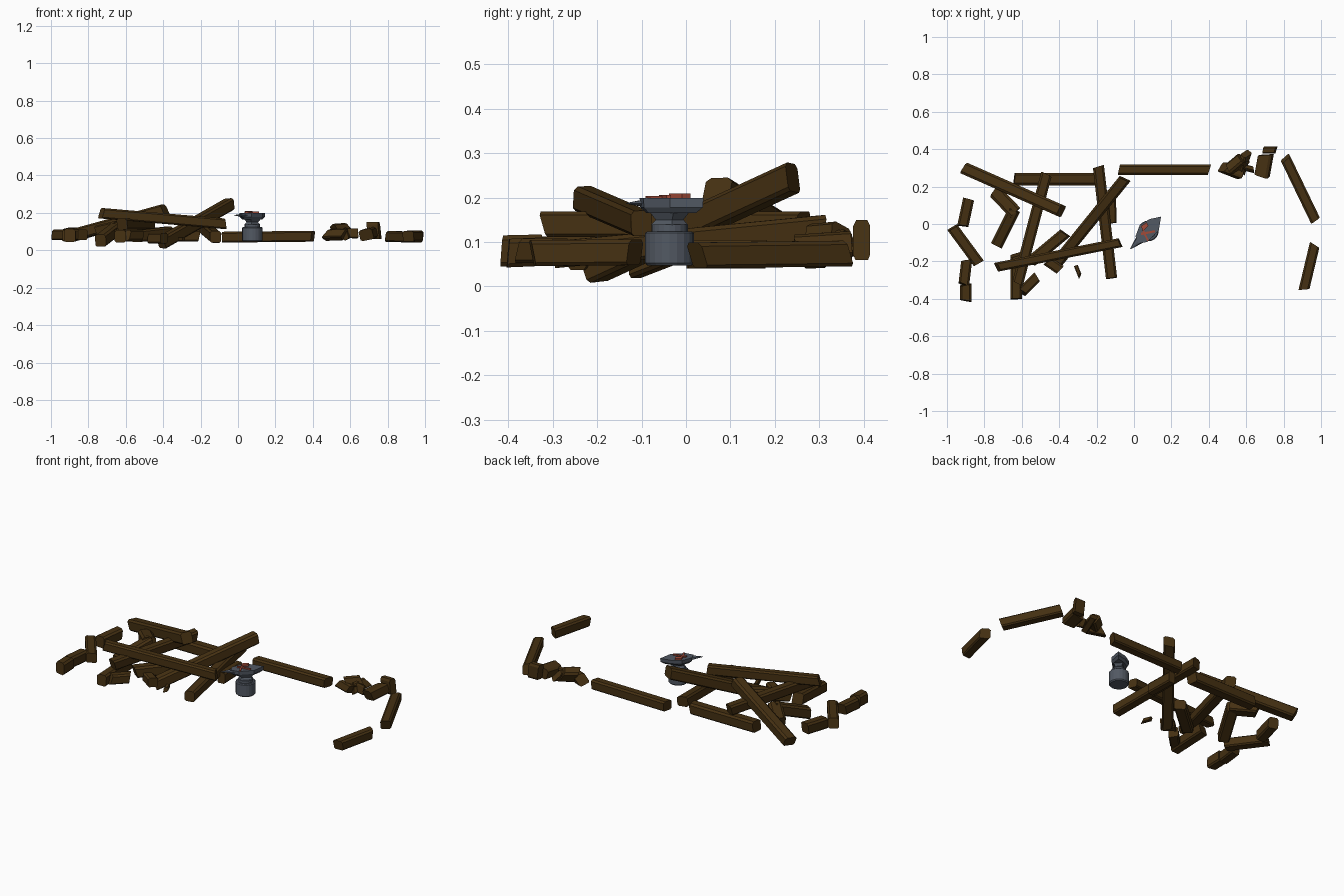
import bpy, bmesh, math, random
from mathutils import Vector, Matrix

random.seed(4)


def mat(name, rgb):
    m = bpy.data.materials.new(name)
    m.diffuse_color = (*rgb, 1)
    return m


WOOD = mat("dark wood", (0.060, 0.030, 0.006))
IRON = mat("blue grey iron", (0.085, 0.10, 0.125))
HOT = mat("ember red", (0.36, 0.07, 0.04))


def finish(bm, name, material):
    bmesh.ops.recalc_face_normals(bm, faces=bm.faces)
    me = bpy.data.meshes.new(name)
    bm.to_mesh(me)
    bm.free()
    me.materials.append(material)
    ob = bpy.data.objects.new(name, me)
    bpy.context.collection.objects.link(ob)
    return ob


def loft(bm, rings):
    """Skin a list of equal-length point rings and cap both ends."""
    vs = [[bm.verts.new(p) for p in r] for r in rings]
    n = len(vs[0])
    for a, b in zip(vs, vs[1:]):
        for i in range(n):
            j = (i + 1) % n
            bm.faces.new((a[i], a[j], b[j], b[i]))
    bm.faces.new(vs[0][::-1])
    bm.faces.new(vs[-1])


def beam(name, p, q, w=0.066, h=0.064, roll=0.0, cut=0.010):
    """Rough timber: chamfered section from p to q with crooked sawn ends."""
    p, q = Vector(p), Vector(q)
    d = (q - p).normalized()
    side = d.cross(Vector((0, 0, 1))).normalized()
    up = side.cross(d)
    a, b = w / 2, h / 2
    c = 0.3
    sec = [(-a, -b * .75), (-a * .75, -b), (a * .75, -b), (a, -b * .75),
           (a, b * (1 - c)), (a * (1 - 1.2 * c), b), (-a * (1 - 1.2 * c), b), (-a, b * (1 - c))]
    cr, sr = math.cos(math.radians(roll)), math.sin(math.radians(roll))
    rings = []
    for end in (p, q):
        sx, sz = random.uniform(-cut, cut), random.uniform(-cut, cut)
        rings.append([end + side * (x * cr - z * sr) + up * (x * sr + z * cr)
                      + d * (sx * x / a + sz * z / b) for x, z in sec])
    bm = bmesh.new()
    loft(bm, rings)
    finish(bm, name, WOOD)


# Long beams of the collapsed pile
beam("pile_beam_left_leaning", (-0.90, 0.295, 0.075), (-0.39, 0.07, 0.215))
beam("pile_beam_tall", (-0.41, -0.205, 0.040), (-0.05, 0.24, 0.245), 0.062)
beam("pile_beam_right", (-0.19, 0.305, 0.130), (-0.12, -0.29, 0.072), 0.060, 0.06)
beam("pile_beam_middle", (-0.47, 0.26, 0.140), (-0.62, -0.31, 0.140), 0.060, 0.058)
beam("pile_beam_front", (-0.73, -0.23, 0.198), (-0.075, -0.10, 0.142), 0.050, 0.056)
beam("pile_beam_back", (-0.64, 0.24, 0.078), (-0.21, 0.24, 0.078))

# Short broken lengths under the pile
beam("bent_beam_upper", (-0.74, 0.17, 0.10), (-0.635, 0.06, 0.125), 0.075)
beam("bent_beam_lower", (-0.64, 0.075, 0.125), (-0.735, -0.115, 0.052), 0.064)
beam("pile_stub_front", (-0.63, -0.165, 0.085), (-0.63, -0.40, 0.075), 0.06)
beam("pile_stub_inner", (-0.37, -0.05, 0.095), (-0.55, -0.20, 0.075), 0.062)
beam("pile_stub_right", (-0.12, 0.18, 0.072), (-0.115, 0.005, 0.072), 0.045)
beam("pile_stub_small", (-0.52, -0.285, 0.08), (-0.60, -0.365, 0.08), 0.055, 0.055)
beam("pile_chunk", (-0.46, -0.20, 0.065), (-0.395, -0.245, 0.065), 0.055, 0.055)
beam("splinter", (-0.31, -0.225, 0.06), (-0.29, -0.275, 0.06), 0.022, 0.022)

# Broken frame around the plot
beam("frame_left_a", (-0.885, 0.13, 0.09), (-0.915, -0.01, 0.082), 0.06)
beam("frame_left_b", (-0.97, -0.02, 0.083), (-0.83, -0.21, 0.083), 0.060, 0.058)
beam("frame_left_c", (-0.895, -0.20, 0.08), (-0.91, -0.325, 0.08), 0.058)
beam("frame_left_d", (-0.90, -0.325, 0.082), (-0.90, -0.41, 0.080), 0.060, 0.07)
beam("frame_back", (-0.08, 0.29, 0.070), (0.40, 0.29, 0.075), 0.058, 0.058)
beam("frame_right_a", (0.81, 0.35, 0.074), (0.967, 0.025, 0.070), 0.056, 0.058)
beam("frame_right_b", (0.965, -0.115, 0.077), (0.91, -0.345, 0.075), 0.056, 0.058)

# Splintered corner debris
beam("debris_a", (0.48, 0.305, 0.082), (0.57, 0.27, 0.085), 0.060, 0.05, 20, 0.022)
beam("debris_b", (0.52, 0.295, 0.10), (0.585, 0.35, 0.105), 0.060, 0.075, 25, 0.020)
beam("debris_c", (0.57, 0.28, 0.085), (0.60, 0.375, 0.10), 0.035, 0.06, 30, 0.015)
beam("debris_d", (0.60, 0.30, 0.09), (0.64, 0.29, 0.09), 0.025, 0.05, 15)
beam("debris_e", (0.685, 0.26, 0.083), (0.705, 0.37, 0.09), 0.075, 0.06, 12, 0.010)
beam("debris_f", (0.695, 0.395, 0.105), (0.757, 0.395, 0.105), 0.038, 0.09, 0, 0.007)

# Anvil stand: stepped drum turned from a radius profile
CX, CY = 0.077, -0.037
bm = bmesh.new()
prof = [(0.050, 0.047), (0.055, 0.053), (0.055, 0.120), (0.050, 0.124), (0.041, 0.124), (0.041, 0.139)]
loft(bm, [[(CX + r * math.cos(math.tau * i / 20), CY + r * math.sin(math.tau * i / 20), z)
           for i in range(20)] for r, z in prof])
finish(bm, "anvil_stand", IRON)


def diag(u, v, z):
    """Point in the anvil's diagonal frame."""
    s = math.sqrt(0.5)
    return (CX + s * (u - v), CY + s * (u + v), z)


# Anvil waist, narrow in the middle
bm = bmesh.new()
loft(bm, [[diag(a * k, b * k2, z) for a, b in ((-1, -1), (1, -1), (1, 1), (-1, 1))]
          for k, k2, z in ((0.034, 0.026, 0.138), (0.026, 0.018, 0.150), (0.040, 0.026, 0.170))])
finish(bm, "anvil_waist", IRON)

# Anvil head with side wings and tapered heel
top = [(-0.085, -0.010), (-0.045, -0.038), (0.040, -0.038), (0.102, 0.006),
       (0.050, 0.040), (-0.010, 0.055), (-0.070, 0.028)]
bm = bmesh.new()
loft(bm, [[diag(u * k, v * k, z) for u, v in top]
          for k, z in ((0.78, 0.165), (0.98, 0.178), (1.0, 0.199))])
finish(bm, "anvil_head", IRON)

# Horn pointing to the front left
bm = bmesh.new()
loft(bm, [[diag(u, r * math.cos(math.tau * i / 8), 0.187 + r * .45 * math.sin(math.tau * i / 8))
           for i in range(8)] for u, r in ((-0.060, 0.026), (-0.095, 0.015), (-0.137, 0.002))])
finish(bm, "anvil_horn", IRON)


def hot_piece(name, pts, z0, z1):
    bm = bmesh.new()
    loft(bm, [[diag(u, v, z) for u, v in pts] for z in (z0, z1)])
    finish(bm, name, HOT)


# Glowing workpiece lying on the anvil
hot_piece("hot_block", [(-0.022, 0.020), (0.020, 0.020), (0.026, 0.040), (-0.010, 0.046)], 0.198, 0.209)
hot_piece("hot_bar", [(-0.045, 0.012), (0.020, -0.030), (0.027, -0.022), (-0.036, 0.022)], 0.198, 0.206)
hot_piece("hot_edge", [(-0.042, -0.034), (-0.034, -0.038), (-0.014, 0.018), (-0.026, 0.020)], 0.198, 0.204)
